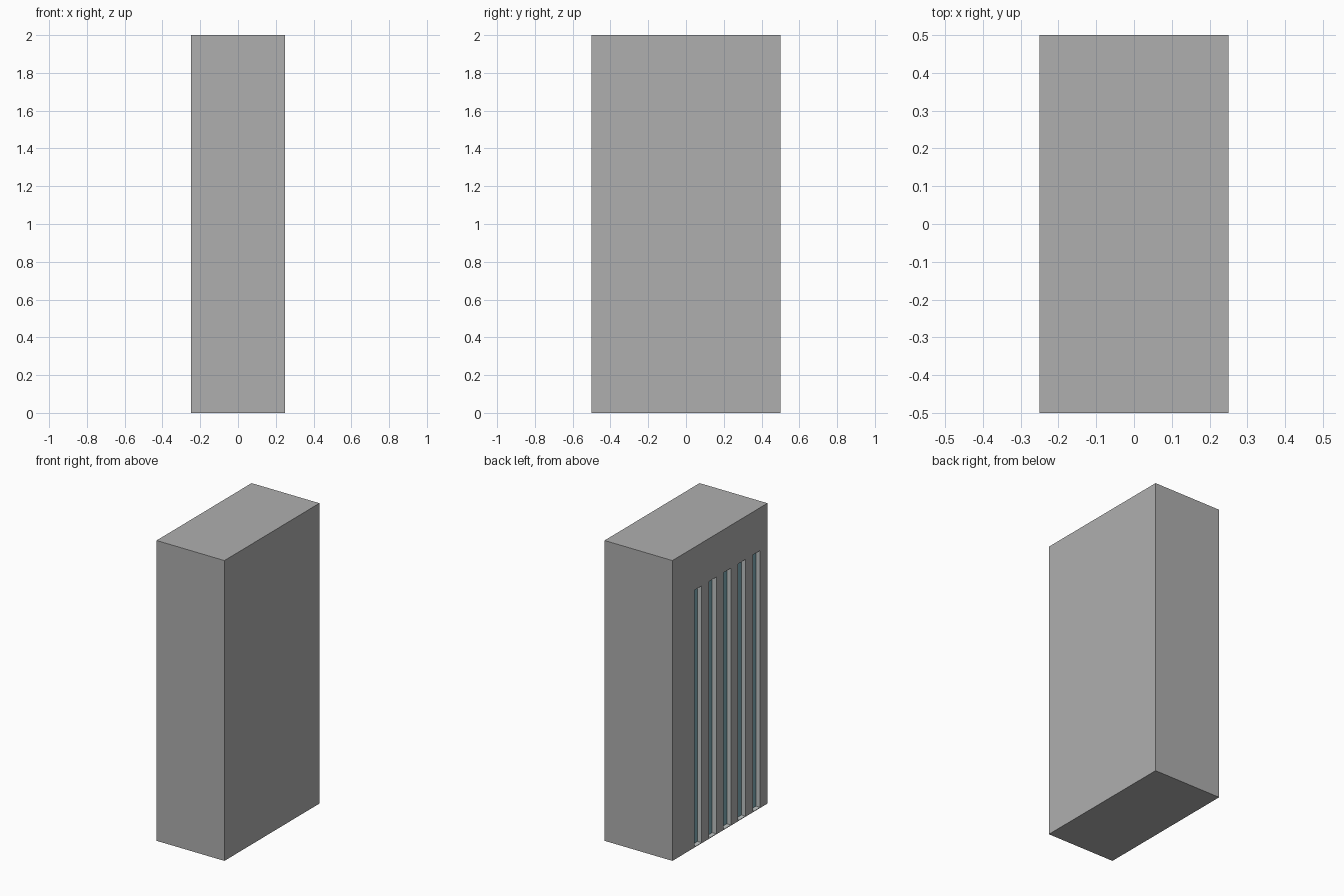
import bpy, bmesh
from mathutils import Matrix, Vector

if "Cube" in bpy.data.objects:
    bpy.data.objects.remove(bpy.data.objects["Cube"])

def material(name, rgb):
    m = bpy.data.materials.new(name)
    m.diffuse_color = (*rgb, 1)
    m.use_nodes = True
    m.node_tree.nodes["Principled BSDF"].inputs["Base Color"].default_value = m.diffuse_color
    return m

# Solid cabinet block
bm = bmesh.new()
bmesh.ops.create_cube(bm, size=1, matrix=Matrix.Translation((0, 0, 1)) @ Matrix.Diagonal((0.5, 1, 2, 1)))
bm.normal_update()

def left_faces():
    return [f for f in bm.faces if f.normal.x < -0.9]

def cut(co, no):
    faces = left_faces()
    geom = set(faces)
    for f in faces:
        geom.update(f.edges)
        geom.update(f.verts)
    bmesh.ops.bisect_plane(bm, geom=list(geom), dist=1e-5, plane_co=co, plane_no=no)
    bm.normal_update()

# Divide the left side into slots and ribs
STEP = 1 / 13
FLOOR, TOP = 0.004, 1.714
spans = [(0.5 - (3 + 2 * i) * STEP, 0.5 - (4 + 2 * i) * STEP) for i in range(5)]
for z in (FLOOR, TOP):
    cut(Vector((0, 0, z)), Vector((0, 0, 1)))
for span in spans:
    for y in span:
        cut(Vector((0, y, 0)), Vector((0, 1, 0)))

# Recess the five slots
slots = []
for f in left_faces():
    c = f.calc_center_median()
    if FLOOR < c.z < TOP and any(b < c.y < a for a, b in spans):
        slots.append(f)
walls = bmesh.ops.inset_individual(bm, faces=slots, thickness=0, depth=-0.03,
                                   use_even_offset=False)["faces"]
for f in walls:
    f.material_index = 1
for f in slots:
    f.material_index = 2

mesh = bpy.data.meshes.new("slotted_cabinet")
bm.to_mesh(mesh)
bm.free()
mesh.materials.append(material("body grey", (0.43, 0.43, 0.43)))
mesh.materials.append(material("slot lining pale grey", (0.52, 0.55, 0.55)))
mesh.materials.append(material("slot back teal", (0.22, 0.42, 0.48)))
obj = bpy.data.objects.new("slotted_cabinet", mesh)
bpy.context.collection.objects.link(obj)
